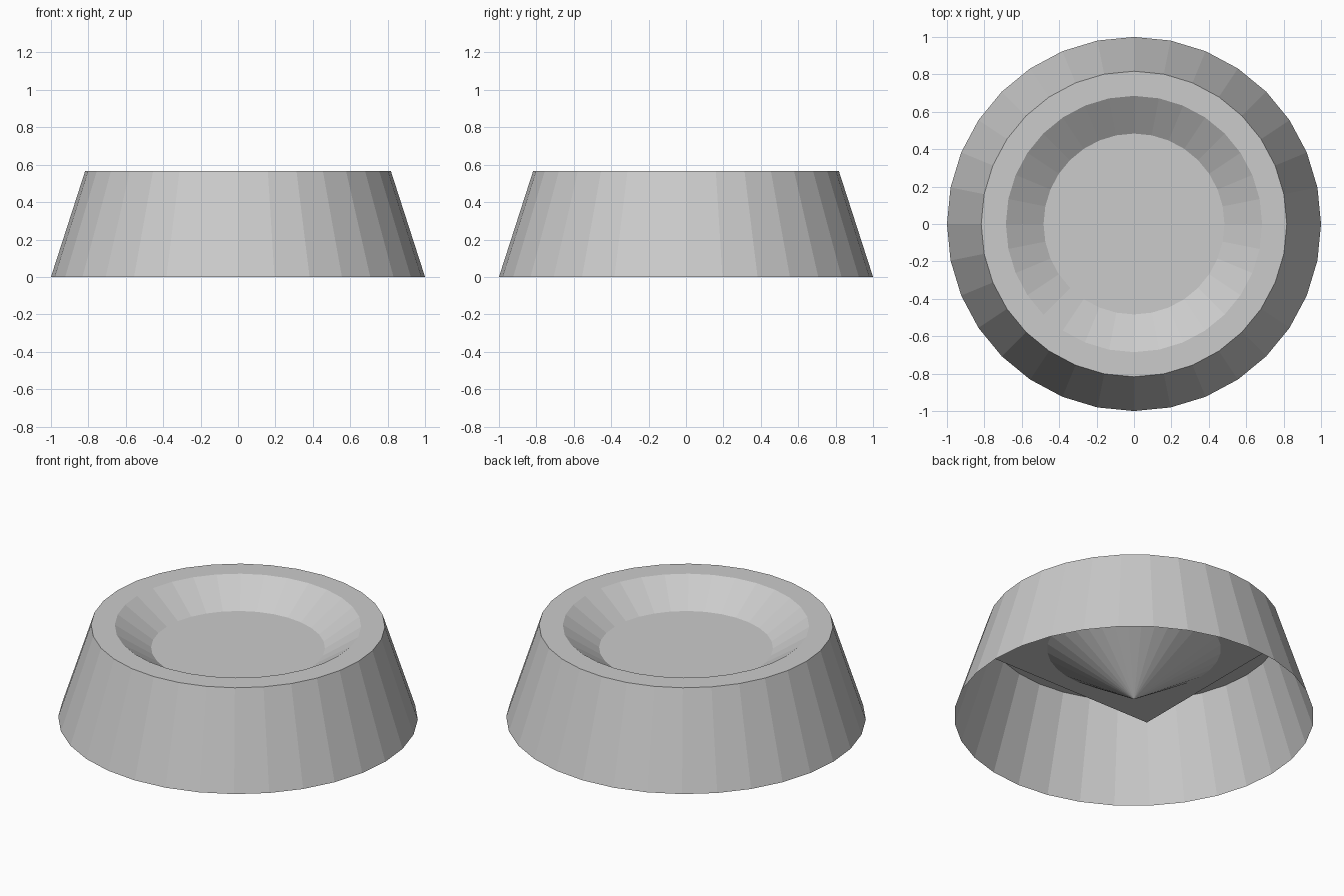
import bpy, bmesh
from math import cos, sin, tau

cube = bpy.data.objects.get("Cube")
if cube:
    bpy.data.objects.remove(cube, do_unlink=True)

SIDES = 32
HEIGHT = 0.567

grey = bpy.data.materials.new("light grey")
grey.use_nodes = True
colour = (0.6, 0.6, 0.6, 1)
grey.diffuse_color = colour
grey.node_tree.nodes["Principled BSDF"].inputs["Base Color"].default_value = colour


def add_object(name, bm):
    mesh = bpy.data.meshes.new(name)
    bm.to_mesh(mesh)
    bm.free()
    mesh.materials.append(grey)
    obj = bpy.data.objects.new(name, mesh)
    bpy.context.collection.objects.link(obj)
    return obj


def lathe(name, profile):
    """Flat-faced revolution of (radius, z) points; zero radius makes a tip."""
    bm = bmesh.new()
    rings = []
    for r, z in profile:
        if r == 0:
            rings.append([bm.verts.new((0, 0, z))] * SIDES)
        else:
            rings.append([bm.verts.new((r * cos(tau * i / SIDES), r * sin(tau * i / SIDES), z))
                          for i in range(SIDES)])
    for low, high in zip(rings, rings[1:]):
        for i in range(SIDES):
            j = (i + 1) % SIDES
            corners = [low[i], low[j], high[j], high[i]]
            bm.faces.new(list(dict.fromkeys(corners)))
    return add_object(name, bm)


# Open-bottomed outer wall, flat rim and conical hollow in one skin
lathe("bowl", [(1, 0), (0.817, HEIGHT), (0.685, HEIGHT), (0, 0.108)])

# Flat square sheet that cuts across the hollow and forms its floor
bm = bmesh.new()
bmesh.ops.create_grid(bm, x_segments=1, y_segments=1, size=0.582)
floor = add_object("bowl_floor", bm)
floor.location.z = 0.432
